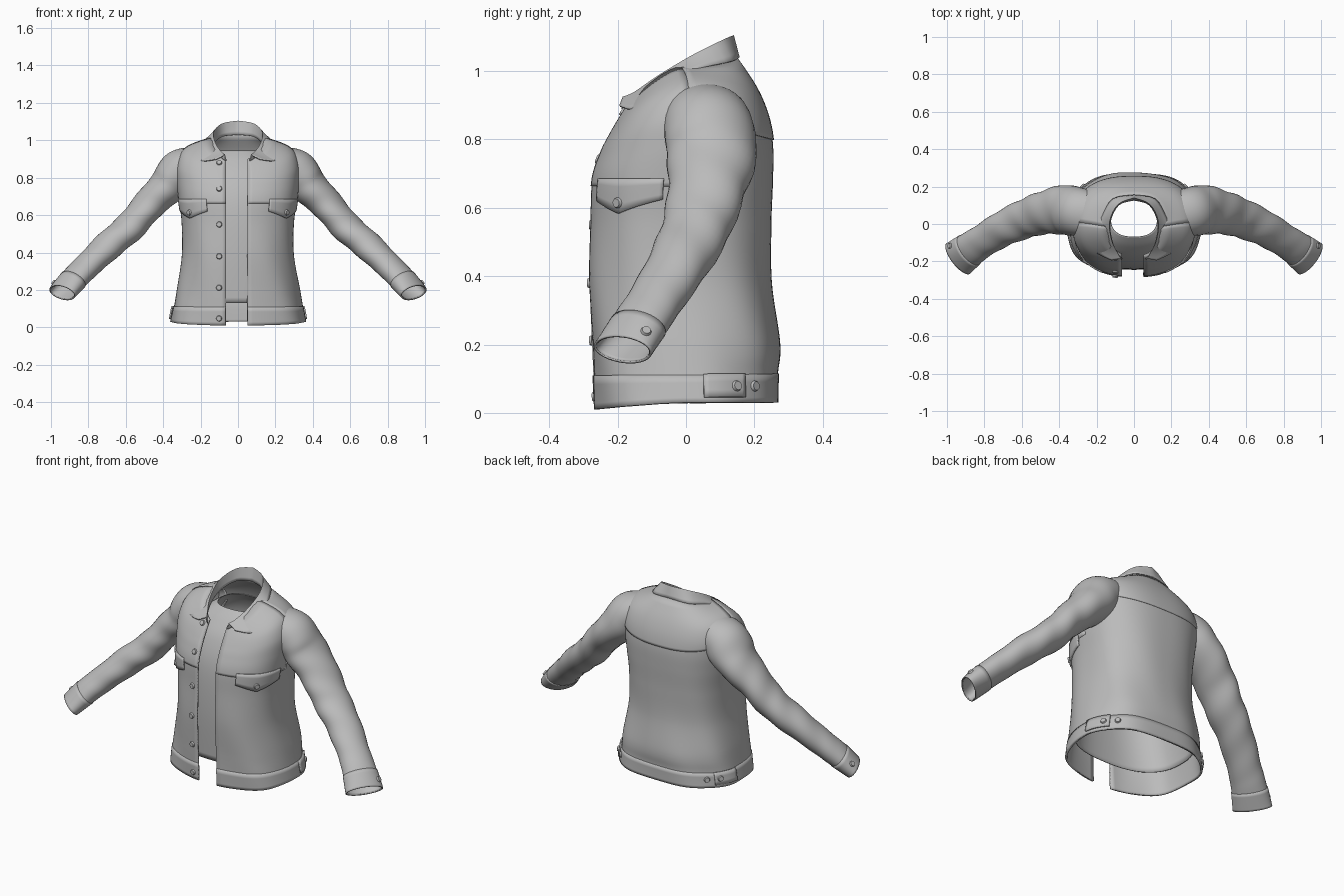
import bpy
import math
from mathutils import Vector

cube = bpy.data.objects.get("Cube")
if cube:
    bpy.data.objects.remove(cube)

# One cloth colour
cloth = bpy.data.materials.new("grey cloth")
cloth.use_nodes = True
GREY = (0.5, 0.5, 0.5, 1)
cloth.diffuse_color = GREY
cloth.node_tree.nodes["Principled BSDF"].inputs["Base Color"].default_value = GREY

# Body rings: half width, front y, back y, then z at front, side and back
BODY = [
    (.36, -.265, .27, .01, .03, .03), (.345, -.27, .27, .11, .11, .115),
    (.33, -.275, .275, .2, .2, .2), (.30, -.285, .25, .38, .38, .38),
    (.30, -.28, .25, .55, .55, .55), (.315, -.275, .255, .68, .68, .68),
    (.325, -.25, .255, .76, .78, .78), (.325, -.225, .243, .81, .87, .855),
    (.295, -.205, .22, .845, .945, .92), (.23, -.19, .19, .87, .985, .975),
    (.14, -.175, .145, .895, 1.012, 1.04)]
# Inner shirt rings: half width, front y, back y, z
SHIRT = [
    (.315, -.235, .24, .13), (.28, -.245, .22, .4), (.285, -.23, .225, .65),
    (.26, -.185, .21, .8), (.2, -.125, .175, .89), (.125, -.07, .13, .945)]
# Left sleeve rings: centre, half depth, half height
SLEEVE = [
    (.2, .045, .905, .11, .07), (.3, .065, .84, .13, .117), (.38, .075, .752, .132, .1),
    (.48, .06, .652, .115, .084), (.575, .03, .54, .105, .08),
    (.69, -.02, .44, .095, .076), (.8, -.085, .335, .088, .068),
    (.875, -.135, .26, .092, .064), (.94, -.185, .185, .1, .052)]
POWER = .8


def smooth_mix(rings, t):
    """Catmull-Rom value of a list of rings at position t."""
    i = min(max(int(t), 0), len(rings) - 2)
    f = t - i
    a, b, c, d = [rings[min(max(k, 0), len(rings) - 1)] for k in range(i - 1, i + 3)]
    return [q + f / 2 * (r - p + f * (2 * p - 5 * q + 4 * r - s + f * (3 * (q - r) + s - p)))
            for p, q, r, s in zip(a, b, c, d)]


def ring_at(z):
    for i in range(len(BODY) - 1):
        lo, hi = BODY[i][4], BODY[i + 1][4]
        if z <= hi or i == len(BODY) - 2:
            return smooth_mix(BODY, i + (z - lo) / (hi - lo))


def outline(a, rx, yf, yb):
    """Rounded-box cross-section; angle 0 is the left side, 90 the back."""
    c, s = math.cos(math.radians(a)), math.sin(math.radians(a))
    return (rx * math.copysign(abs(c) ** POWER, c),
            (yf + yb) / 2 + (yb - yf) / 2 * math.copysign(abs(s) ** POWER, s), s)


def body(a, z):
    """Point on the body."""
    rx, yf, yb, zf, zs, zb = ring_at(z)
    fold = 1 + .014 * math.sin(math.radians(7 * a) + 9 * z) * (z < .8) * (.8 - z)
    x, y, s = outline(a, rx * fold, yf * fold, yb * fold)
    end = zf if s < 0 else zb
    return Vector((x, y, zs + (end - zs) * abs(s) ** 1.2))


def edge(z, x):
    """Angle at which the front opening lies at distance x from the middle."""
    return math.degrees(math.acos((x / ring_at(z)[0]) ** (1 / POWER)))


def normal(f, a, b, da, db):
    return (f(a + da, b) - f(a - da, b)).cross(f(a, b + db) - f(a, b - db)).normalized()


def finish(ob):
    ob.data.materials.append(cloth)
    bpy.ops.object.select_all(action="DESELECT")
    ob.select_set(True)
    bpy.context.view_layer.objects.active = ob
    bpy.ops.object.shade_smooth_by_angle(angle=math.radians(40))


def grid(name, rows, thick=.008, flip=False):
    """Cloth sheet through rows of points; a closed row is welded."""
    if flip:
        rows = [[mirror_x(p) for p in reversed(r)] for r in rows]
    n = len(rows[0])
    faces = [(i * n + j, i * n + j + 1, (i + 1) * n + j + 1, (i + 1) * n + j)
             for i in range(len(rows) - 1) for j in range(n - 1)]
    mesh = bpy.data.meshes.new(name)
    mesh.from_pydata([p for r in rows for p in r], [], faces)
    ob = bpy.data.objects.new(name, mesh)
    bpy.context.collection.objects.link(ob)
    ob.modifiers.new("seam", "WELD").merge_threshold = .0003
    mod = ob.modifiers.new("thickness", "SOLIDIFY")
    mod.thickness = thick
    mod.offset = -1
    finish(ob)


def panel(name, a0, a1, z0, z1, lift, cols=24, rows=8, flip=False):
    """Sheet lying on the body; limits may be functions."""
    pts = []
    for i in range(rows + 1):
        row = []
        for j in range(cols + 1):
            v = j / cols
            lo = z0(v) if callable(z0) else z0
            z = lo + (z1 - lo) * i / rows
            s = a0(z) if callable(a0) else a0
            e = a1(z) if callable(a1) else a1
            a = s + (e - s) * v
            p = body(a, z)
            row.append(p + normal(body, a, z, .5, .004) * lift if lift else p)
        pts.append(row)
    grid(name, pts, .008, flip)


def button(name, p, n, r=.016):
    bpy.ops.mesh.primitive_cone_add(vertices=16, radius1=r, radius2=r * .8, depth=.008,
                                    location=p + n * .003)
    ob = bpy.context.object
    ob.name = name
    ob.rotation_euler = n.to_track_quat("Z", "Y").to_euler()
    finish(ob)


def mirror_x(v):
    return Vector((-v.x, v.y, v.z))


# Body shell with an open front, and the hem band
left_edge = lambda z: -edge(z, .05)
right_edge = lambda z: 180 + edge(z, .065)
panel("body", left_edge, right_edge, .03, 1.012, 0, 96, 60)
panel("hem_band", left_edge, right_edge, .03, .11, .003, 96, 4)

# Inner shirt, seen through the opening
shirt_rows = []
for k in range(31):
    rx, yf, yb, z = smooth_mix(SHIRT, k / 6)
    shirt_rows.append([Vector((*outline(7.5 * j, rx, yf, yb)[:2], z)) for j in range(49)])
grid("inner_shirt", shirt_rows, .004)

# Back and front yokes
panel("back_yoke", 0, 180, lambda v: .86 - .06 * math.sin(math.pi * v), 1.01, .004, 48, 14)
for side, flip in (("left", False), ("right", True)):
    panel(side + "_front_yoke", lambda z: -edge(z, .055 if not flip else .068), 0,
          .66, 1.01, .003, 24, 24, flip)
    # Pocket flap with a pointed lower edge
    panel(side + "_pocket_flap", -63, -8, lambda v: .58 + .075 * abs(v - .46), .685, .009, 26, 4, flip)
    # Waist tab
    panel(side + "_waist_tab", 7, 34, .05, .112, .011, 10, 3, flip)
    spots = [("flap_button", -38, .61, .01), ("tab_button", 27, .08, .012), ("hem_button", 43, .08, .005)]
    for label, a, z, lift in spots:
        n = normal(body, a, z, .5, .004)
        p = body(a, z) + n * lift
        if flip:
            p, n = mirror_x(p), mirror_x(n)
        button(side + "_" + label, p, n)

# Front button row on the right edge
for z in (.065, .215, .38, .55, .75, .985):
    a = 180 + edge(z, .1)
    n = normal(body, a, z, .5, .004)
    button("front_button", body(a, z) + n * .003, n)


# Sleeves and cuffs
def sleeve(t, a):
    x, y, z, ru, rv = smooth_mix(SLEEVE, t)
    ahead = Vector(smooth_mix(SLEEVE, t + .05)[:3]) - Vector(smooth_mix(SLEEVE, t - .05)[:3])
    ahead.normalize()
    u = Vector((0, 0, 1)).cross(ahead).normalized()
    v = ahead.cross(u)
    a = math.radians(a)
    crease = 1 + .03 * math.sin(6 * t + 2 * a) * math.sin(math.pi * min(max((t - 1) / 6, 0), 1))
    return Vector((x, y, z)) + (u * ru * math.cos(a) + v * rv * math.sin(a)) * crease


def tube(name, t0, t1, rows, lift, flip):
    pts = []
    for i in range(rows + 1):
        t = t0 + (t1 - t0) * i / rows
        mid = (sleeve(t, 0) + sleeve(t, 180)) / 2
        ring = [sleeve(t, 360 * j / 32) for j in range(33)]
        pts.append([p + (p - mid).normalized() * lift for p in ring])
    grid(name, pts, .006, flip)


for side, flip in (("left", False), ("right", True)):
    tube(side + "_sleeve", 0, 7.95, 64, 0, flip)
    tube(side + "_cuff", 7.1, 8, 6, .003, flip)
    n = -normal(sleeve, 7.55, 35, .05, 2)
    p = sleeve(7.55, 35) + n * .003
    if flip:
        p, n = mirror_x(p), mirror_x(n)
    button(side + "_cuff_button", p, n)

# Collar: neck seam, fold and outer edge, from the back to the front end
COLLAR = [
    (0, .125, 1.03, 0, .14, 1.105, 0, .157, 1.04),
    (.08, .10, 1.02, .085, .105, 1.09, .115, .135, 1.03),
    (.125, .01, .985, .13, .015, 1.045, .175, .035, 1.008),
    (.115, -.09, .94, .12, -.085, .985, .21, -.05, .965),
    (.085, -.16, .905, .09, -.15, .94, .21, -.145, .895),
    (.06, -.185, .89, .07, -.185, .925, .12, -.195, .9)]
half = [smooth_mix(COLLAR, k / 4) for k in range(21)]
flipped = [[c * (-1 if i % 3 == 0 else 1) for i, c in enumerate(s)] for s in half[:0:-1]]
rows = []
for k in range(9):
    row = []
    for s in flipped + half:
        a, b, c = Vector(s[:3]), Vector(s[3:6]), Vector(s[6:])
        row.append(a.lerp(b, k / 4) if k <= 4 else b.lerp(c, (k - 4) / 4))
    rows.append(row)
grid("collar", rows, .006)
